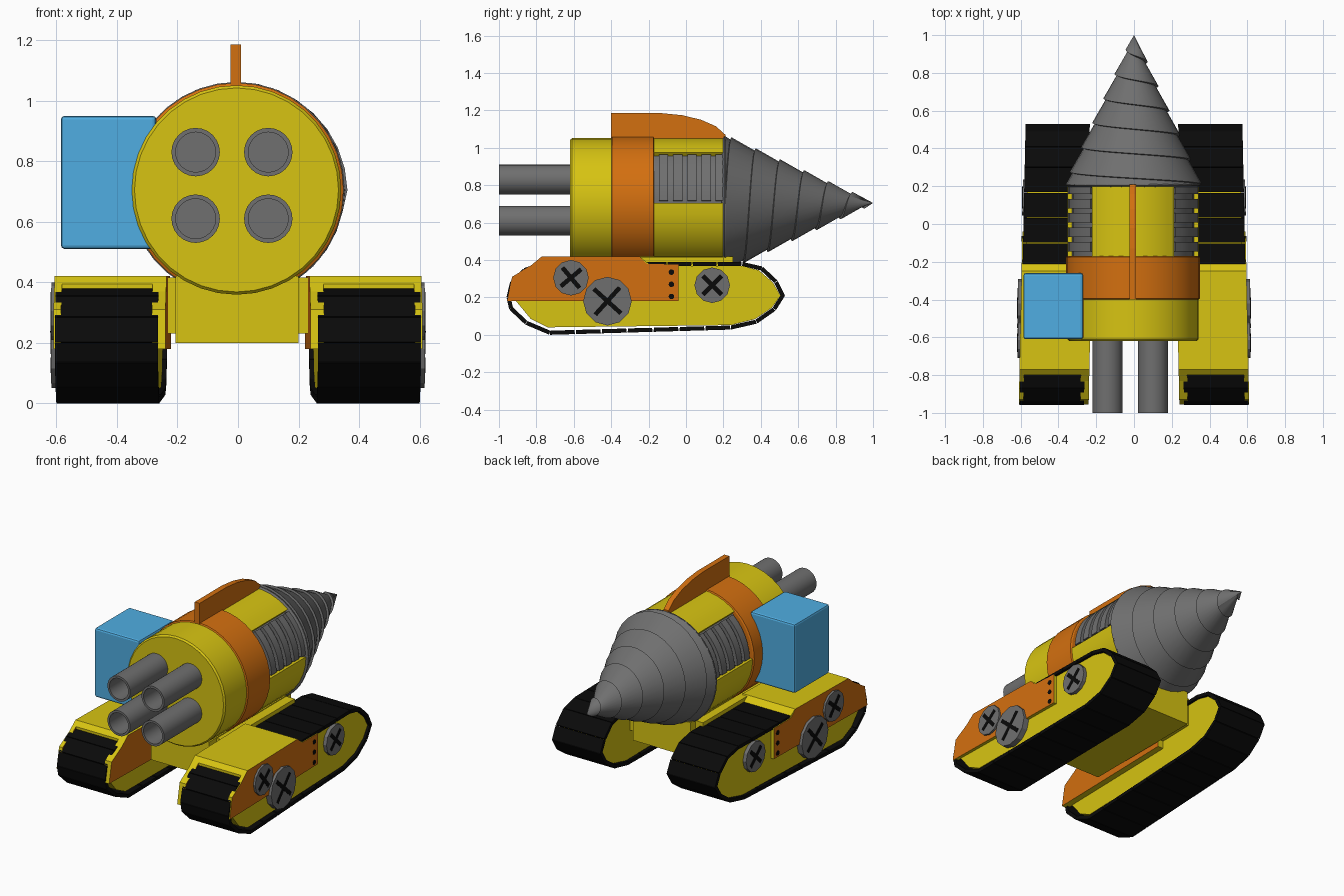
import bpy, bmesh, math
from math import sin, cos, radians, pi

if "Cube" in bpy.data.objects:
    bpy.data.objects.remove(bpy.data.objects["Cube"])


def material(name, rgb):
    m = bpy.data.materials.new(name)
    m.diffuse_color = (*rgb, 1)
    m.use_nodes = True
    m.node_tree.nodes["Principled BSDF"].inputs["Base Color"].default_value = m.diffuse_color
    return m


YELLOW = material("yellow_paint", (0.68, 0.55, 0.006))
ORANGE = material("orange_paint", (0.65, 0.16, 0.005))
GREY = material("grey_metal", (0.16, 0.16, 0.16))
BLACK = material("black_rubber", (0.003, 0.003, 0.003))
BLUE = material("blue_box", (0.08, 0.42, 0.76))
CX, CZ = -0.005, 0.705          # axis of the body


def finish(bm, name, mats, smooth=False):
    bmesh.ops.remove_doubles(bm, verts=bm.verts, dist=0.0002)
    bmesh.ops.recalc_face_normals(bm, faces=bm.faces)
    me = bpy.data.meshes.new(name)
    bm.to_mesh(me)
    bm.free()
    ob = bpy.data.objects.new(name, me)
    bpy.context.collection.objects.link(ob)
    for m in mats:
        me.materials.append(m)
    if smooth:
        bpy.ops.object.select_all(action='DESELECT')
        ob.select_set(True)
        bpy.context.view_layer.objects.active = ob
        bpy.ops.object.shade_smooth_by_angle(angle=radians(25))
    return ob


def add_prism(bm, pts, a, b, place):
    """Extrude a (y, z) outline from a to b; the caps get material 1."""
    va = [bm.verts.new(place(a, y, z)) for y, z in pts]
    vb = [bm.verts.new(place(b, y, z)) for y, z in pts]
    for loop in (va, vb):
        bm.faces.new(loop).material_index = 1
    n = len(pts)
    for i in range(n):
        j = (i + 1) % n
        bm.faces.new((va[i], va[j], vb[j], vb[i]))


def prism(name, pts, a, b, mat, place=lambda u, y, z: (u, y, z), cap=None):
    bm = bmesh.new()
    add_prism(bm, pts, a, b, place)
    return finish(bm, name, [mat, cap or mat])


def box(name, x, y, z, mat, bevel=0):
    rect = [(y[0], z[0]), (y[1], z[0]), (y[1], z[1]), (y[0], z[1])]
    ob = prism(name, rect, x[0], x[1], mat)
    if bevel:
        mod = ob.modifiers.new("bevel", 'BEVEL')
        mod.width = bevel
        mod.segments = 2
    return ob


def circle(cy, cz, r, n):
    return [(cy + r * cos(2 * pi * i / n), cz + r * sin(2 * pi * i / n)) for i in range(n)]


def ring(name, r0, r1, y0, y1, mat, a0=0, a1=360, cx=CX, cz=CZ, steps=36):
    """Arc shell around an axis parallel to y; a full turn makes a tube."""
    bm = bmesh.new()
    prof = [(r0, y0), (r1, y0), (r1, y1), (r0, y1)]
    rows = []
    for i in range(steps + 1):
        a = radians(a0 + (a1 - a0) * i / steps)
        rows.append([bm.verts.new((cx + r * cos(a), y, cz + r * sin(a))) for r, y in prof])
    for p, q in zip(rows, rows[1:]):
        for k in range(4):
            m = (k + 1) % 4
            bm.faces.new((p[k], p[m], q[m], q[k]))
    if a1 - a0 < 360:
        bm.faces.new(rows[0])
        bm.faces.new(rows[-1])
    return finish(bm, name, [mat], True)


def drum(name, prof, mat, cx=CX, cz=CZ, n=36):
    """Solid of revolution around y with closed ends, from (radius, y) points."""
    bm = bmesh.new()
    rows = [[bm.verts.new((cx + r * cos(2 * pi * i / n), y, cz + r * sin(2 * pi * i / n)))
             for i in range(n)] for r, y in prof]
    for p, q in zip(rows, rows[1:]):
        for i in range(n):
            j = (i + 1) % n
            bm.faces.new((p[i], p[j], q[j], q[i]))
    bm.faces.new(rows[0])
    bm.faces.new(rows[-1])
    return finish(bm, name, [mat], True)


# --- Body drum with orange band
drum("rear_body", [(0.337, -0.62), (0.346, -0.61), (0.346, -0.38)], YELLOW)
drum("body_band", [(0.345, -0.4), (0.354, -0.395), (0.354, -0.175), (0.345, -0.17)], ORANGE)
drum("body_core", [(0.322, -0.2), (0.322, 0.22)], GREY)
ring("top_shell", 0.315, 0.346, -0.18, 0.21, YELLOW, 51, 129, steps=10)
ring("bottom_shell", 0.315, 0.346, -0.18, 0.21, YELLOW, 180, 360, steps=18)

# --- Ribbed side vents
for side, a in (("right", 0), ("left", 129)):
    for i in range(5):
        y = -0.145 + i * 0.076
        ring(f"vent_rib_{side}_{i}", 0.315, 0.344, y, y + 0.05, GREY, a + 2, a + 49, steps=6)

# --- Drill cone with a spiral step
bm = bmesh.new()
N, Y0, PITCH = 32, 0.207, 0.13


def drill_point(y, extra, a):
    r = 0.357 * (1 - (min(max(y, 0.21), 1.0) - 0.21) / 0.79)
    if 0.21 < y < 0.97:
        r += extra
    y = min(max(y, 0.21), 1.0)
    return bm.verts.new((CX * (1 - y) + r * cos(a), y, CZ + r * sin(a)))


cols = []
for i in range(N + 1):
    col = []
    for k in range(-1, 7):
        y = Y0 + PITCH * (k + i / N)
        col += [drill_point(y, -0.006, 2 * pi * i / N),
                drill_point(y + 0.004, 0.009, 2 * pi * i / N)]
    cols.append(col)
for p, q in zip(cols, cols[1:]):
    for k in range(len(p) - 1):
        bm.faces.new((p[k], p[k + 1], q[k + 1], q[k]))
bmesh.ops.dissolve_degenerate(bm, dist=0.0002, edges=bm.edges)
finish(bm, "drill_cone", [GREY], True)
drum("drill_base", [(0.335, 0.19), (0.357, 0.205), (0.357, 0.212)], GREY)

# --- Top fin
prism("top_fin", [(-0.4, 1.03), (-0.4, 1.185), (-0.13, 1.185), (-0.02, 1.174), (0.08, 1.15),
                  (0.16, 1.115), (0.21, 1.07), (0.21, 1.03)], -0.025, 0.01, ORANGE)

# --- Exhaust pipes
for i, (x, z) in enumerate([(-0.14, 0.83), (0.1, 0.83), (-0.14, 0.61), (0.1, 0.61)]):
    ring(f"exhaust_pipe_{i}", 0.066, 0.08, -1.0, -0.6, GREY, cx=x, cz=z, steps=24)
    drum(f"exhaust_plug_{i}", [(0.07, -0.64), (0.07, -0.6)], GREY, x, z, 24)

# --- Side equipment box
box("side_box", (-0.585, -0.27), (-0.61, -0.26), (0.51, 0.95), BLUE, 0.012)
box("side_box_mount", (-0.285, -0.262), (-0.6, -0.27), (0.53, 0.93), ORANGE)

# --- Chassis
box("chassis", (-0.207, 0.2), (-0.58, 0.25), (0.2, 0.42), YELLOW)
box("chassis_axle_block", (-0.26, 0.26), (-0.5, 0.2), (0.23, 0.415), YELLOW)

# --- Track units, one per side
TRACK = [(-0.96, 0.2), (-0.94, 0.285), (-0.87, 0.355), (-0.77, 0.39), (0.3, 0.39), (0.41, 0.365),
         (0.49, 0.29), (0.53, 0.21), (0.48, 0.13), (0.38, 0.06), (0.24, 0.028),
         (-0.73, 0.0), (-0.86, 0.055), (-0.945, 0.135)]
HULL = [(-0.925, 0.2), (-0.9, 0.27), (-0.84, 0.33), (-0.76, 0.368), (0.3, 0.368), (0.39, 0.345),
        (0.465, 0.28), (0.505, 0.21), (0.46, 0.145), (0.37, 0.084), (0.24, 0.052),
        (-0.74, 0.04), (-0.83, 0.085)]
PLATE = [(-0.955, 0.18), (-0.04, 0.18), (-0.04, 0.375), (-0.21, 0.38), (-0.25, 0.42),
         (-0.77, 0.42), (-0.83, 0.37), (-0.93, 0.31)]
WHEELS = [(-0.615, 0.305, 0.095, 0.188, 40), (-0.42, 0.18, 0.13, 0.192, 48),
          (0.14, 0.265, 0.095, 0.178, 45)]

for side, s in (("right", 1), ("left", -1)):
    def place(u, y, z, s=s):
        return (s * (0.415 - 0.021 * y + u), y, z)

    prism(f"track_hull_{side}", HULL, -0.155, 0.155, YELLOW, place)
    prism(f"track_cover_{side}", [(-0.8, 0.33), (-0.2, 0.33), (-0.2, 0.38), (-0.25, 0.42),
                                  (-0.77, 0.42), (-0.8, 0.395)], -0.172, 0.172, YELLOW, place)
    prism(f"outer_plate_{side}", PLATE, 0.15, 0.175, YELLOW, place, ORANGE)
    prism(f"inner_plate_{side}", PLATE, -0.195, -0.15, YELLOW, place, ORANGE)

    # tread plates along the track outline, with narrow gaps
    bm = bmesh.new()
    for (ya, za), (yb, zb) in zip(TRACK, TRACK[1:] + TRACK[:1]):
        length = math.hypot(yb - ya, zb - za)
        dy, dz = (yb - ya) / length, (zb - za) / length
        count = max(1, round(length / 0.135))
        step = length / count
        for k in range(count):
            t0, t1 = k * step + 0.002, (k + 1) * step - 0.002
            quad = [(ya + dy * t + dz * d, za + dz * t - dy * d)
                    for t, d in ((t0, 0), (t1, 0), (t1 - 0.003, 0.022), (t0 + 0.003, 0.022))]
            add_prism(bm, quad, -0.17, 0.17, place)
    finish(bm, f"tread_{side}", [BLACK, BLACK])

    # wheels with black cross slots
    for i, (y, z, r, out, turn) in enumerate(WHEELS):
        prism(f"wheel_{side}_{i}", circle(y, z, r, 12), 0.14, out, GREY, place)
        for c in (0, 90):
            a = radians(turn + c)
            bar = [(y + p * cos(a) - q * sin(a), z + p * sin(a) + q * cos(a))
                   for p, q in ((-0.75 * r, -0.012), (0.75 * r, -0.012),
                                (0.75 * r, 0.012), (-0.75 * r, 0.012))]
            prism(f"wheel_slot_{side}_{i}_{c}", bar, out - 0.002, out + 0.002 + c * 1e-5, BLACK, place)

    # plate rivets
    for i, z in enumerate((0.335, 0.27, 0.205)):
        prism(f"rivet_{side}_{i}", circle(-0.078, z, 0.015, 10), 0.17, 0.178, BLACK, place)
